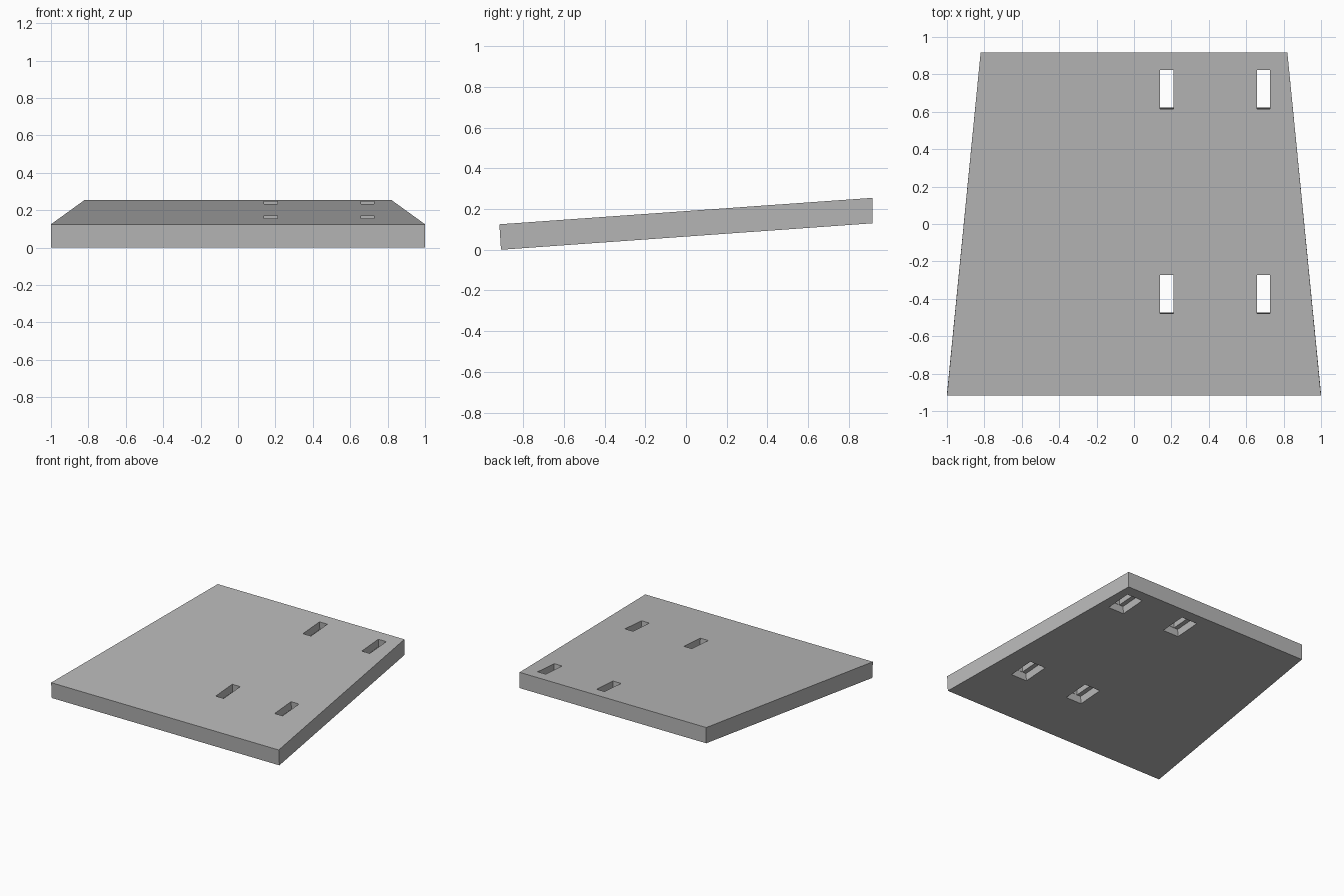
import bpy, bmesh, math
from mathutils import Matrix, Vector

old = bpy.data.objects.get("Cube")
if old:
    bpy.data.objects.remove(old, do_unlink=True)

grey = bpy.data.materials.new("plain grey")
grey.use_nodes = True
color = (0.48, 0.48, 0.48, 1)
grey.diffuse_color = color
grey.node_tree.nodes["Principled BSDF"].inputs["Base Color"].default_value = color

THICK = 0.125
TILT = math.atan2(0.13, 1.835)


def make_object(name, bm):
    bmesh.ops.recalc_face_normals(bm, faces=bm.faces[:])
    mesh = bpy.data.meshes.new(name)
    bm.to_mesh(mesh)
    bm.free()
    mesh.materials.append(grey)
    obj = bpy.data.objects.new(name, mesh)
    bpy.context.collection.objects.link(obj)
    return obj


# Tilted slab: side profile (half width, y, z), mirrored to both sides
profile = [(1, -0.917, 0.125), (1, -0.909, 0), (0.82, 0.917, 0.13), (0.82, 0.917, 0.255)]
bm = bmesh.new()
sides = [[bm.verts.new((s * w, y, z)) for w, y, z in profile] for s in (-1, 1)]
bm.faces.new(sides[0])
bm.faces.new(sides[1])
for i in range(4):
    j = (i + 1) % 4
    bm.faces.new((sides[0][i], sides[0][j], sides[1][j], sides[1][i]))
slab = make_object("sloped_panel", bm)


# Four boxes square to the slab, at a given depth under its top
def slot_boxes(name, size, depth):
    bm = bmesh.new()
    for x in (0.175, 0.692):
        for y in (-0.376, 0.719):
            top = Vector((x, y, 0.125 + (y + 0.917) * math.tan(TILT)))
            place = (Matrix.Translation(top) @ Matrix.Rotation(TILT, 4, "X")
                     @ Matrix.Translation((0, 0, -depth)) @ Matrix.Diagonal((*size, 1)))
            bmesh.ops.create_cube(bm, size=1, matrix=place)
    obj = make_object(name, bm)
    obj.hide_render = True
    return obj


# Narrow slots right through, then wider pockets from underneath
for cutter in (slot_boxes("through_slots", (0.07, 0.208, 0.5), 0),
               slot_boxes("underside_pockets", (0.14, 0.212, THICK), THICK)):
    mod = slab.modifiers.new(cutter.name, "BOOLEAN")
    mod.operation = "DIFFERENCE"
    mod.solver = "EXACT"
    mod.object = cutter
    bpy.context.view_layer.objects.active = slab
    bpy.ops.object.modifier_apply(modifier=mod.name)
    bpy.data.objects.remove(cutter, do_unlink=True)
